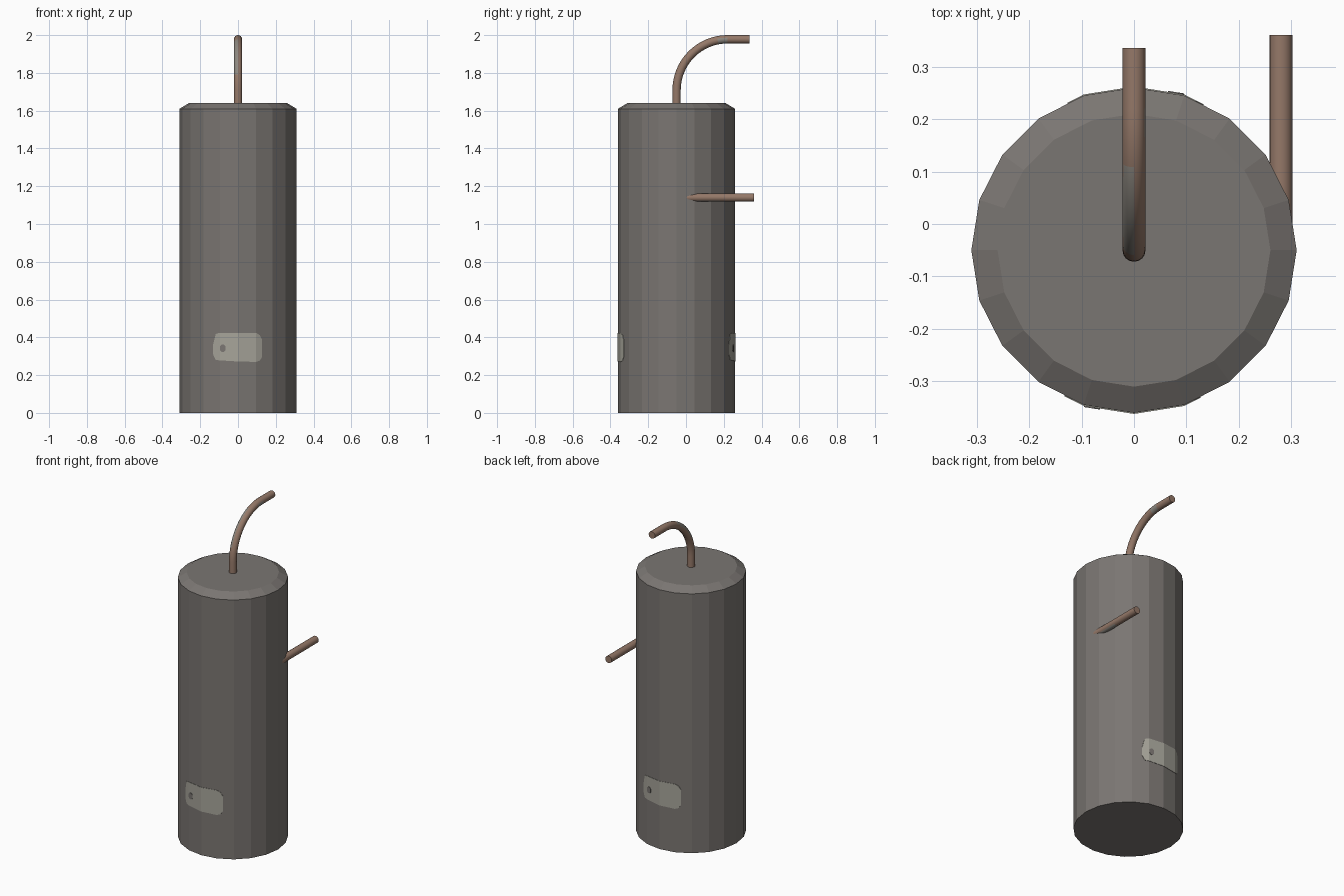
import bpy, bmesh, math
from mathutils import Vector

if "Cube" in bpy.data.objects:
    bpy.data.objects.remove(bpy.data.objects["Cube"])

CY, R, SIDES = -0.05, 0.31, 20          # tank axis, radius, facets


def material(name, rgb):
    m = bpy.data.materials.new(name)
    m.diffuse_color = (*rgb, 1)
    m.use_nodes = True
    m.node_tree.nodes["Principled BSDF"].inputs["Base Color"].default_value = m.diffuse_color
    return m


STEEL = material("steel_grey", (0.195, 0.180, 0.168))
COPPER = material("copper_brown", (0.30, 0.19, 0.14))
LABEL = material("label_pale_grey", (0.38, 0.37, 0.32))
PATINA = material("patina_grey", (0.27, 0.25, 0.22))


def finish(name, bm, mats, smooth=False):
    bmesh.ops.recalc_face_normals(bm, faces=bm.faces)
    me = bpy.data.meshes.new(name)
    bm.to_mesh(me)
    bm.free()
    for m in mats:
        me.materials.append(m)
    ob = bpy.data.objects.new(name, me)
    bpy.context.collection.objects.link(ob)
    if smooth:
        bpy.ops.object.select_all(action='DESELECT')
        ob.select_set(True)
        bpy.context.view_layer.objects.active = ob
        bpy.ops.object.shade_smooth_by_angle(angle=math.radians(40))
    return ob


def skin(bm, rings):
    # bridge closed rings and cap both ends
    n = len(rings[0])
    for a, b in zip(rings, rings[1:]):
        for i in range(n):
            j = (i + 1) % n
            bm.faces.new((a[i], a[j], b[j], b[i]))
    bm.faces.new(rings[0][::-1])
    bm.faces.new(rings[-1])


# Tank: faceted cylinder with a chamfered top rim
bm = bmesh.new()
rings = []
for r, z in ((R, 0), (R, 1.61), (0.26, 1.64)):
    rings.append([bm.verts.new((r * math.cos(a), CY + r * math.sin(a), z))
                  for a in (2 * math.pi * i / SIDES for i in range(SIDES))])
skin(bm, rings)
finish("tank", bm, [STEEL])


def pipe(name, x, path, patina, r=0.022, sides=16):
    # sweep a circle along (y, z) points
    bm = bmesh.new()
    rings = []
    for i, (y, z) in enumerate(path):
        p, q = path[max(i - 1, 0)], path[min(i + 1, len(path) - 1)]
        t = Vector((0, q[0] - p[0], q[1] - p[1])).normalized()
        n = Vector((0, -t.z, t.y))
        rings.append([bm.verts.new(Vector((x, y, z)) + n * r * math.sin(a)
                                   + Vector((r * math.cos(a), 0, 0)))
                      for a in (2 * math.pi * k / sides for k in range(sides))])
    skin(bm, rings)
    bmesh.ops.recalc_face_normals(bm, faces=bm.faces)
    for f in bm.faces:
        f.material_index = int(patina(f.calc_center_median(), f.normal))
    return finish(name, bm, [COPPER, PATINA], True)


# Top outlet pipe: rises, bends a quarter turn and runs backwards
B, Z0 = 0.27, 1.708
bend = [(CY + B - B * math.cos(a), Z0 + B * math.sin(a))
        for a in (math.pi / 2 * i / 16 for i in range(17))]
pipe("outlet_pipe", 0, [(CY, 1.62)] + bend + [(0.335, 1.978)],
     lambda c, n: (c.x < -0.004 and n.z > 0.1 and 1.78 < c.z and c.y < 0.1)
     or (c.x > 0.004 and n.z < 0.3 and 0.17 < c.y < 0.23))

# Side pipe, emerging tangentially from the tank
pipe("side_pipe", 0.28, [(-0.03, 1.14), (0.18, 1.14), (0.36, 1.14)],
     lambda c, n: n.z < -0.7 and c.y < 0.15)


def wall_y(x, lift):
    # front wall of the faceted tank at x
    step = 2 * math.pi / SIDES
    k = math.floor(math.asin(abs(x) / R) / step + 1e-6)
    a, b = k * step, (k + 1) * step
    t = (abs(x) - R * math.sin(a)) / (R * math.sin(b) - R * math.sin(a))
    return R * math.cos(a) * (1 - t) + R * math.cos(b) * t + lift


def plate(name, columns, lift, side, mat):
    # thin plate hugging the wall; columns are (x, low z, high z)
    bm = bmesh.new()
    rings = [[bm.verts.new((x * side, CY - side * wall_y(x, d), z))
              for d, z in ((-0.004, lo), (lift, lo), (lift, hi), (-0.004, hi))]
             for x, lo, hi in columns]
    skin(bm, rings)
    finish(name, bm, [mat])


# Worn labels with a dark spot, front and back
EDGE = R * math.sin(2 * math.pi / SIDES)
label = [(-0.132, 0.31, 0.36), (-0.118, 0.28, 0.418), (-EDGE, 0.278, 0.424), (0, 0.272, 0.422),
         (EDGE, 0.27, 0.424), (0.115, 0.276, 0.412), (0.127, 0.295, 0.39)]
spot = [(-0.095, 0.332, 0.352), (-0.085, 0.322, 0.362),
        (-0.075, 0.322, 0.362), (-0.065, 0.332, 0.352)]
for word, side in (("front", 1), ("back", -1)):
    plate(word + "_label", label, 0.002, side, LABEL)
    plate(word + "_label_spot", spot, 0.004, side, STEEL)
